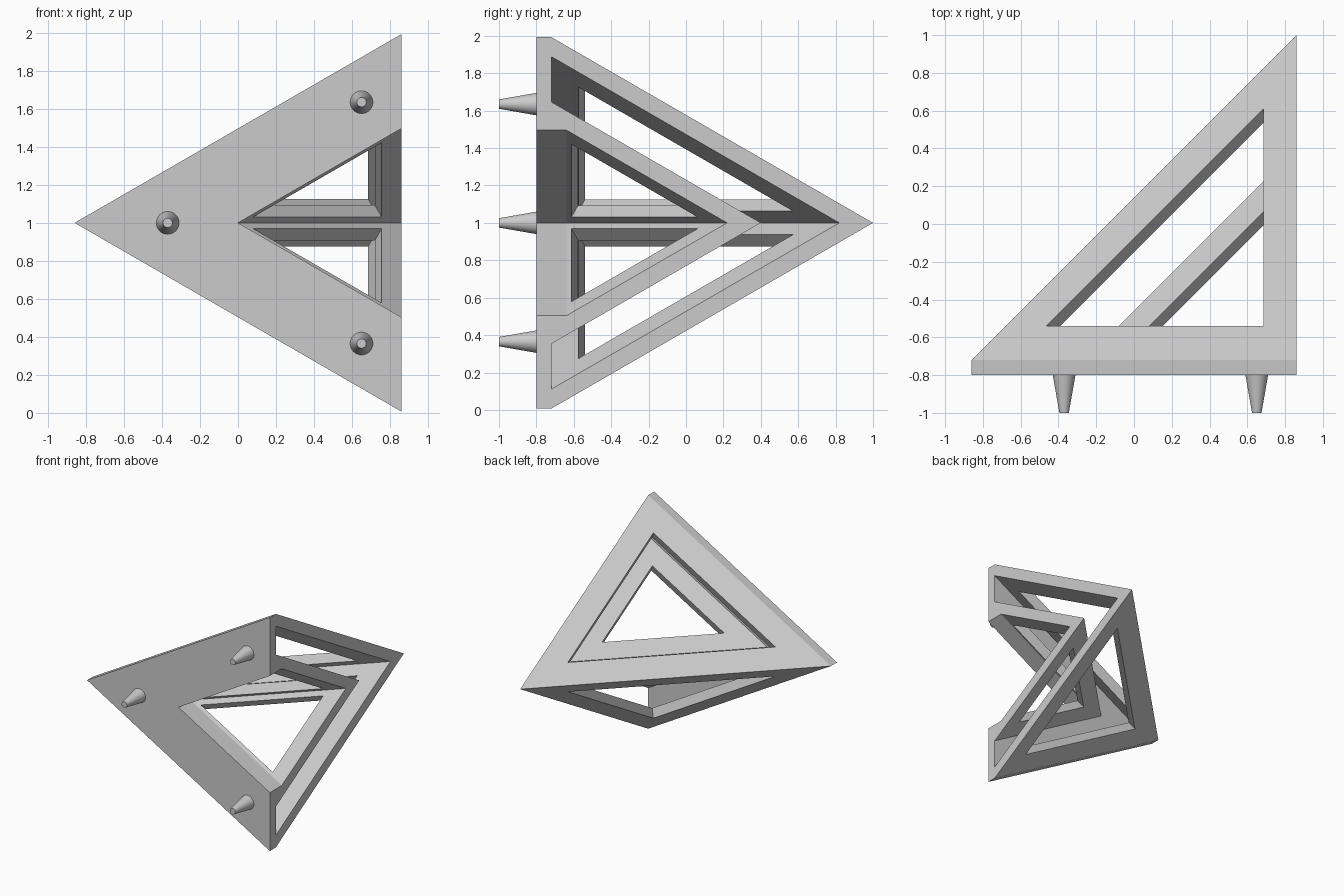
import bpy, bmesh, math
from mathutils import Vector

if "Cube" in bpy.data.objects:
    bpy.data.objects.remove(bpy.data.objects["Cube"], do_unlink=True)

R3 = math.sqrt(3)
SIDE = 0.86     # open flat side of the frame
PAST = 1.1      # cutters run out beyond the open side
MID = 1.0       # height of the mirror plane

grey = bpy.data.materials.new("light_grey")
grey.use_nodes = True
grey.diffuse_color = (0.6, 0.6, 0.6, 1)
grey.node_tree.nodes["Principled BSDF"].inputs["Base Color"].default_value = (0.6, 0.6, 0.6, 1)


def hull(name, points):
    """Convex solid around a few points."""
    bm = bmesh.new()
    for p in points:
        bm.verts.new(p)
    bmesh.ops.convex_hull(bm, input=bm.verts)
    bmesh.ops.dissolve_limit(bm, angle_limit=0.001, verts=bm.verts, edges=bm.edges)
    bmesh.ops.recalc_face_normals(bm, faces=bm.faces)
    mesh = bpy.data.meshes.new(name)
    bm.to_mesh(mesh)
    bm.free()
    mesh.materials.append(grey)
    obj = bpy.data.objects.new(name, mesh)
    bpy.context.collection.objects.link(obj)
    return obj


def wedge(name, ridge, front, base, side):
    """Triangular prism from front to base, tapering back to a ridge y = x + ridge."""
    tip = base - ridge
    half = (side - tip) / R3
    triangle = [(tip, MID), (side, MID + half), (side, MID - half)]
    points = [(x, y, z) for y in {front, base} for x, z in triangle]
    return hull(name, points + [(side, side + ridge, MID)])


def window(ridge, x, y, rise, s):
    """Triangular cutter square to a sloped wall; s picks upper or lower wall."""
    corners = [(y + R3 * rise - ridge, y, rise),
               (x, y, (ridge + x - y) / R3),
               (x, ridge + x - R3 * rise, rise)]
    normal = Vector((-1, 1, R3)).normalized()
    points = [Vector(c) + normal * d for c in corners for d in (0.05, -0.1)]
    return hull("window_cutter", [(p.x, p.y, MID + s * p.z) for p in points])


def cut(target, cutter):
    mod = target.modifiers.new("cut", 'BOOLEAN')
    mod.operation = 'DIFFERENCE'
    mod.solver = 'EXACT'
    mod.object = cutter
    bpy.context.view_layer.objects.active = target
    bpy.ops.object.modifier_apply(modifier=mod.name)
    bpy.data.objects.remove(cutter, do_unlink=True)


# Outer pyramid with a thin front plate
frame = wedge("pyramid_frame", 0.14, -0.8, -0.72, SIDE)

# Hollow between outer walls and inner walls
hollow = wedge("hollow_cutter", -0.04, -0.72, -0.72, PAST)
cut(hollow, wedge("inner_block", -0.46, -0.9, -0.72, PAST + 0.1))
cut(frame, hollow)

# Notch open to the front and the side
cut(frame, wedge("notch_cutter", -0.64, -1.0, -0.64, PAST))

# Windows in the outer and inner walls
for s in (1, -1):
    cut(frame, window(0.14, 0.685, -0.54, 0.125, s))
    cut(frame, window(-0.46, 0.72, -0.577, 0.093, s))

# Tapered pegs on the front plate
for name, x, z in (("peg_tip", -0.37, MID), ("peg_top", 0.65, MID + 0.635),
                   ("peg_bottom", 0.65, MID - 0.635)):
    bpy.ops.mesh.primitive_cone_add(vertices=32, radius1=0.06, radius2=0.025, depth=0.2,
                                    location=(x, -0.9, z), rotation=(math.pi / 2, 0, 0))
    peg = bpy.context.object
    peg.name = name
    peg.data.materials.append(grey)
    bpy.ops.object.shade_smooth_by_angle(angle=math.radians(30))
